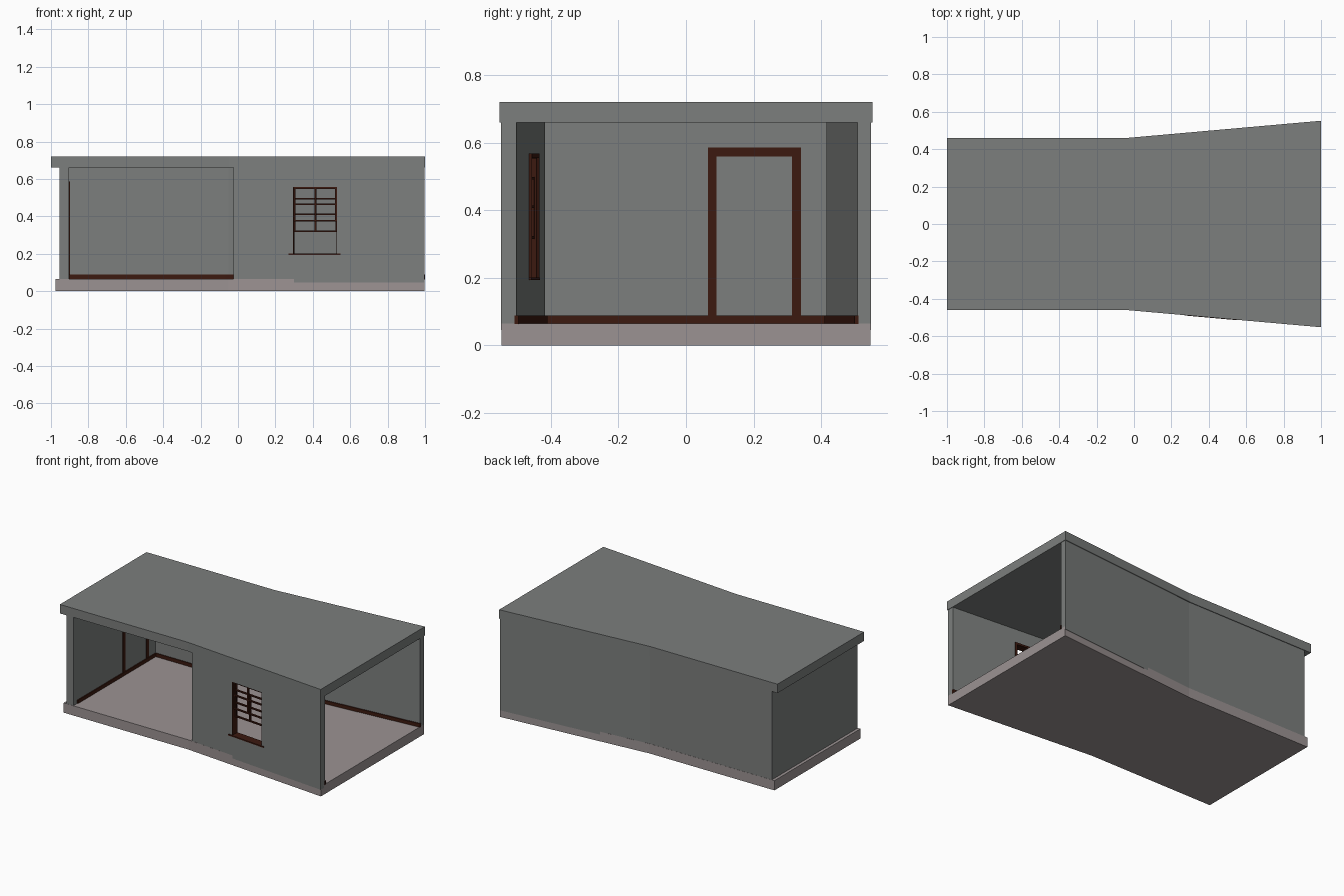
import bpy, bmesh, math
from mathutils import Matrix

if "Cube" in bpy.data.objects:
    bpy.data.objects.remove(bpy.data.objects["Cube"])

BEND = -0.05   # x where the plan starts to flare

def material(name, color):
    m = bpy.data.materials.new(name)
    m.diffuse_color = color
    m.use_nodes = True
    m.node_tree.nodes["Principled BSDF"].inputs["Base Color"].default_value = m.diffuse_color
    return m

GREY = material("plaster", (0.20, 0.21, 0.205, 1))
STONE = material("floor_stone", (0.33, 0.29, 0.29, 1))
WOOD = material("dark_wood", (0.045, 0.010, 0.005, 1))

def finish(name, bm, mat):
    bmesh.ops.recalc_face_normals(bm, faces=bm.faces)
    me = bpy.data.meshes.new(name)
    bm.to_mesh(me)
    bm.free()
    me.materials.append(mat)
    ob = bpy.data.objects.new(name, me)
    bpy.context.collection.objects.link(ob)
    return ob

def prism(name, outline, z0, z1, mat):
    bm = bmesh.new()
    face = bm.faces.new([bm.verts.new((x, y, z0)) for x, y in outline])
    r = bmesh.ops.extrude_face_region(bm, geom=[face])
    vs = [v for v in r["geom"] if isinstance(v, bmesh.types.BMVert)]
    bmesh.ops.translate(bm, verts=vs, vec=(0, 0, z1 - z0))
    return finish(name, bm, mat)

def box(name, lo, hi, mat, matrix=Matrix()):
    bm = bmesh.new()
    bmesh.ops.create_cube(bm, size=1)
    for v in bm.verts:
        v.co = [a + (c + 0.5) * (b - a) for a, b, c in zip(lo, hi, v.co)]
    bm.transform(matrix)
    return finish(name, bm, mat)

def plan(x0, x1, near, far):
    return [(x0, -near), (BEND, -near), (x1, -far), (x1, far), (BEND, near), (x0, near)]

# Floor slab and roof share the flared plan
prism("floor_slab", plan(-0.975, 0.997, 0.4555, 0.546), 0, 0.065, STONE)
prism("roof", plan(-1.0, 1.0, 0.459, 0.552), 0.66, 0.72, GREY)

# Back wall, end wall and front wall
prism("back_wall", [(-0.955, 0.4545), (BEND, 0.4545), (0.997, 0.548),
                    (0.997, 0.507), (BEND, 0.416), (-0.955, 0.416)], 0.045, 0.665, GREY)
box("end_wall", (-0.955, -0.4545, 0.045), (-0.903, 0.43, 0.665), GREY)

slope = (0.548 - 0.4545) / (0.997 - BEND)
def outer(x):
    return -(0.4545 + slope * (x - BEND))

front = prism("front_wall", [(-0.023, outer(-0.023)), (0.997, -0.548),
                             (0.997, -0.502), (-0.023, -0.417)], 0.045, 0.665, GREY)

# Window frame: x along the wall, y = 0 on the outer face, y positive inwards
WX = 0.412
wall = Matrix.Translation((WX, outer(WX), 0)) @ Matrix.Rotation(-math.atan(slope), 4, 'Z')
HALF, DEPTH, Z0, Z1 = 0.119, 0.044, 0.197, 0.557

# Window opening
cutter = box("window_cutter", (-HALF, -0.1, Z0), (HALF, 0.1, Z1), GREY, wall)
cutter.hide_render = True
mod = front.modifiers.new("opening", 'BOOLEAN')
mod.operation, mod.object, mod.solver = 'DIFFERENCE', cutter, 'EXACT'
bpy.context.view_layer.objects.active = front
bpy.ops.object.modifier_apply(modifier="opening")
bpy.data.objects.remove(cutter)

def bar(name, x0, x1, y0, y1, z0, z1):
    box(name, (x0, y0, z0), (x1, y1, z1), WOOD, wall)

# Jamb lining, inner casing and sill
for s, side in ((-1, "left"), (1, "right")):
    a, b = sorted((s * HALF, s * (HALF - 0.004)))
    bar("window_jamb_" + side, a, b, 0.004, DEPTH, Z0, Z1)
    a, b = sorted((s * (HALF - 0.003), s * (HALF + 0.009)))
    bar("window_casing_" + side, a, b, DEPTH - 0.004, DEPTH + 0.007, Z0, Z1 + 0.01)
bar("window_head", -HALF, HALF, 0.004, DEPTH, Z1 - 0.004, Z1)
bar("window_casing_top", -HALF, HALF, DEPTH - 0.004, DEPTH + 0.007, Z1 - 0.003, Z1 + 0.01)
bar("window_sill", -0.143, 0.137, -0.006, DEPTH + 0.007, Z0 - 0.004, Z0 + 0.004)

# Two overlapping sashes, the lower one raised
for name, y, rails in (("upper_sash", 0.010, (0.551, 0.465, 0.376)),
                       ("lower_sash", 0.025, (0.494, 0.410, 0.319))):
    for i, z in enumerate(rails):
        bar(f"{name}_rail_{i}", -0.115, 0.115, y, y + 0.012, z - 0.004, z + 0.004)
    for i, x in enumerate((-0.112, 0, 0.112)):
        bar(f"{name}_stile_{i}", x - 0.005, x + 0.005, y, y + 0.012, rails[2] - 0.004, rails[0] + 0.004)

# Door frame on the end wall
for name, y0, y1, z0 in (("door_jamb_left", 0.065, 0.090, 0.065),
                         ("door_jamb_right", 0.314, 0.340, 0.065),
                         ("door_head", 0.065, 0.340, 0.559)):
    box(name, (-0.910, y0, z0), (-0.899, y1, 0.585), WOOD)

# Skirting boards
ZS = (0.063, 0.088)
box("skirting_end", (-0.906, -0.415, ZS[0]), (-0.897, 0.418, ZS[1]), WOOD)
box("skirting_back", (-0.905, 0.410, ZS[0]), (-0.068, 0.420, ZS[1]), WOOD)
prism("skirting_back_flared", [(-0.068, 0.410), (1.0, 0.499), (1.0, 0.510), (-0.068, 0.420)], *ZS, WOOD)
prism("skirting_front", [(-0.023, -0.410), (1.0, -0.495), (1.0, -0.507), (-0.023, -0.421)], *ZS, WOOD)
